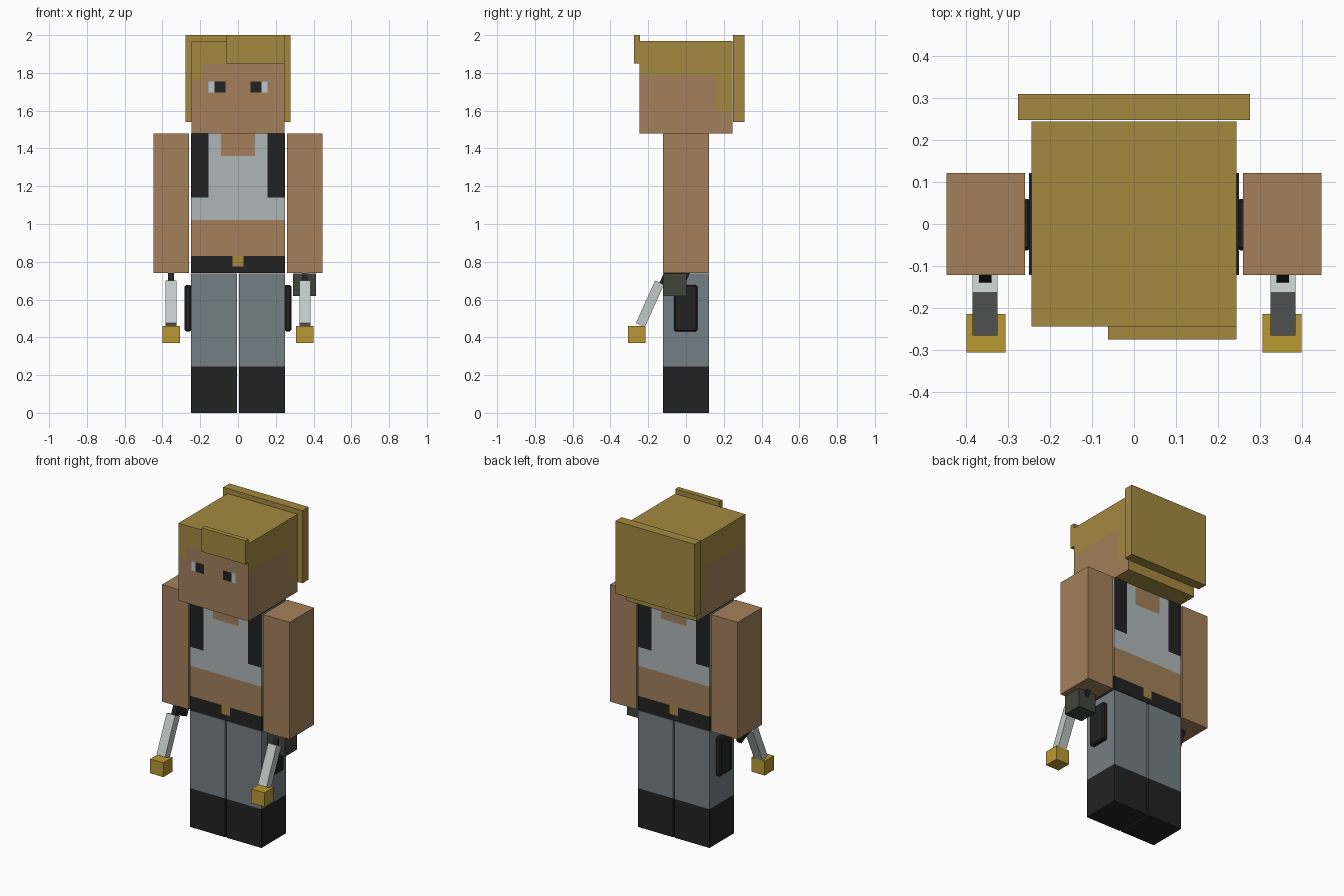
import bpy, bmesh, math
from mathutils import Matrix, Vector

cube = bpy.data.objects.get("Cube")
if cube:
    bpy.data.objects.remove(cube, do_unlink=True)


def material(name, rgb):
    linear = [((c / 255 + 0.055) / 1.055) ** 2.4 for c in rgb] + [1]
    m = bpy.data.materials.new(name)
    m.use_nodes = True
    m.diffuse_color = linear
    m.node_tree.nodes["Principled BSDF"].inputs["Base Color"].default_value = linear
    return m


PALETTE = {
    "skin": (163, 128, 91), "hair": (164, 137, 64), "shirt": (175, 182, 182),
    "black": (34, 34, 34), "trousers": (116, 126, 133), "steel": (192, 200, 198),
    "brass": (185, 152, 50), "gunmetal": (64, 69, 60), "eye white": (186, 200, 208),
}
MATS = {name: material(name, rgb) for name, rgb in PALETTE.items()}


def box(name, lo, hi, colour, cuts=((), (), ()), bevel=0):
    """Box between two corners; colour is a name or a rule(centre, normal) for the cut faces."""
    lo, hi = Vector(lo), Vector(hi)
    bm = bmesh.new()
    bmesh.ops.create_cube(bm, size=1)
    for v in bm.verts:
        v.co = (lo + hi) / 2 + v.co * (hi - lo)
    for axis, places in enumerate(cuts):
        normal = Vector([i == axis for i in range(3)])
        for p in places:
            geom = bm.verts[:] + bm.edges[:] + bm.faces[:]
            bmesh.ops.bisect_plane(bm, geom=geom, plane_co=normal * p, plane_no=normal)
    bm.normal_update()
    mesh = bpy.data.meshes.new(name)
    names = []
    for f in bm.faces:
        c = colour if isinstance(colour, str) else colour(f.calc_center_median(), f.normal)
        if c not in names:
            names.append(c)
        f.material_index = names.index(c)
    bm.to_mesh(mesh)
    bm.free()
    for c in names:
        mesh.materials.append(MATS[c])
    ob = bpy.data.objects.new(name, mesh)
    bpy.context.collection.objects.link(ob)
    if bevel:
        mod = ob.modifiers.new("corners", "BEVEL")
        mod.width, mod.segments = bevel, 1
    return ob


# Head with painted hairline and eyes
def head_rule(c, n):
    if n.z > 0.5 or n.y > 0.5:
        return "hair"
    if n.z < -0.5:
        return "hair" if c.y > 0.12 else "skin"
    if n.y < -0.5:
        if c.z > 1.85 or (c.x < -0.19 and c.z > 1.76):
            return "hair"
        if 1.695 < c.z < 1.755 and 0.065 < abs(c.x) < 0.155:
            return "black" if abs(c.x) < 0.125 else "eye white"
        return "skin"
    return "hair" if c.z > 1.79 or (c.y > 0.155 and c.z > 1.6) else "skin"


box("head", (-0.245, -0.245, 1.48), (0.245, 0.245, 1.97), head_rule,
    ((-0.19, -0.155, -0.125, -0.065, 0.065, 0.125, 0.155), (0.12, 0.155),
     (1.6, 1.695, 1.755, 1.76, 1.79, 1.85)))
box("hair_back", (-0.277, 0.248, 1.54), (0.277, 0.31, 2), "hair")
box("hair_fringe", (-0.062, -0.275, 1.85), (0.245, -0.243, 2), "hair")


# Torso with shirt, straps, bare waist, belt and buckle
def torso_rule(c, n):
    x = abs(c.x)
    if n.z < -0.5:
        return "black"
    if n.z > 0.5:
        return "black" if x > 0.155 else "skin" if x < 0.09 else "shirt"
    if abs(n.y) > 0.5:
        if c.z > 1.14 and x > 0.155:
            return "black"
        if c.z > 1.36 and x < 0.09:
            return "skin"
        if 0.775 < c.z < 0.83 and x < 0.03:
            return "hair"
    return "shirt" if c.z > 1.02 else "skin" if c.z > 0.83 else "black"


box("torso", (-0.25, -0.122, 0.74), (0.25, 0.122, 1.48), torso_rule,
    ((-0.155, -0.09, -0.03, 0.03, 0.09, 0.155), (), (0.775, 0.83, 1.02, 1.14, 1.36)))


def mirrored(name, lo, hi, colour, cuts=((), (), ()), bevel=0):
    """A left part at +x and its right twin."""
    left = box("left_" + name, lo, hi, colour, cuts, bevel)
    right = box("right_" + name, (-hi[0], lo[1], lo[2]), (-lo[0], hi[1], hi[2]),
                colour, cuts, bevel)
    return left, right


# Arms, legs with boots, and thigh holsters
mirrored("arm", (0.26, -0.122, 0.74), (0.447, 0.122, 1.48), "skin")
mirrored("leg", (0.005, -0.122, 0), (0.25, 0.122, 0.738),
         lambda c, n: "black" if c.z < 0.245 else "trousers", ((), (), (0.245,)))
mirrored("holster", (0.245, -0.063, 0.432), (0.282, 0.06, 0.677), "black", bevel=0.008)

# Held tools: tilted grip and shaft, brass head
tilt = Matrix.Translation((0, -0.14, 0.69)) @ Matrix.Rotation(math.radians(-24.3), 4, "X")
for ob in (mirrored("tool_shaft", (0.325, -0.026, -0.247), (0.385, 0.026, 0), "steel")
           + mirrored("tool_grip", (0.34, 0, 0), (0.37, 0.126, 0.15), "black")):
    ob.matrix_world = tilt
mirrored("tool_head", (0.307, -0.307, 0.37), (0.4, -0.215, 0.46), "brass")

# Block held in the left hand only
box("hand_block", (0.29, -0.122, 0.62), (0.413, 0.002, 0.739), "gunmetal")
